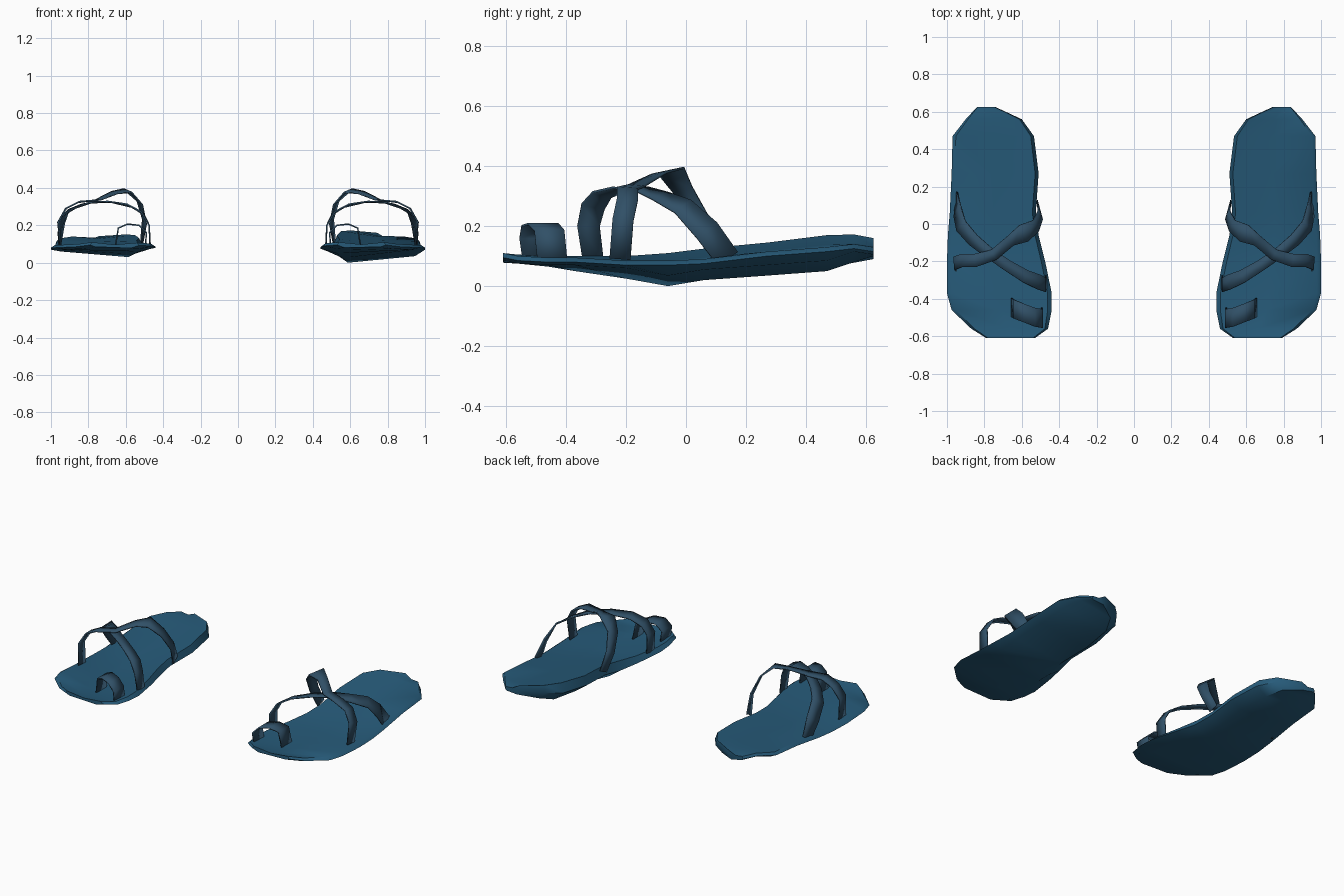
import bpy
import bmesh
from mathutils import Vector

cube = bpy.data.objects.get("Cube")
if cube:
    bpy.data.objects.remove(cube, do_unlink=True)


def material(name, rgb):
    m = bpy.data.materials.new(name)
    m.use_nodes = True
    col = (*rgb, 1)
    m.diffuse_color = col
    bsdf = next(n for n in m.node_tree.nodes if n.type == 'BSDF_PRINCIPLED')
    bsdf.inputs["Base Color"].default_value = col
    bsdf.inputs["Roughness"].default_value = 0.8
    return m


SOLE = material("ocean blue", (0.02, 0.105, 0.195))
STRAP = material("slate blue", (0.03, 0.08, 0.135))


def finish(name, bm, mat, angle):
    bmesh.ops.recalc_face_normals(bm, faces=bm.faces)
    mesh = bpy.data.meshes.new(name)
    bm.to_mesh(mesh)
    bm.free()
    mesh.materials.append(mat)
    ob = bpy.data.objects.new(name, mesh)
    bpy.context.collection.objects.link(ob)
    bpy.ops.object.select_all(action='DESELECT')
    ob.select_set(True)
    bpy.context.view_layer.objects.active = ob
    bpy.ops.object.shade_smooth_by_angle(angle=angle)
    return ob


# Sole stations: y, inner x, outer x, bottom z, inner rim z, outer rim z
STATIONS = [
    (-.61, .53, .79, .08, .11, .11),
    (-.56, .46, .87, .075, .105, .10),
    (-.46, .44, .975, .065, .10, .095),
    (-.37, .44, 1.0, .05, .10, .095),
    (-.2, .475, 1.0, .025, .10, .085),
    (-.06, .51, .995, .0, .11, .085),
    (.06, .525, .985, .02, .125, .09),
    (.27, .51, .975, .035, .145, .115),
    (.47, .535, .97, .05, .17, .13),
    (.56, .60, .90, .08, .172, .14),
    (.625, .74, .84, .1, .16, .13),
]


def sole(name, side, flat):
    bm = bmesh.new()
    rings = []
    for y, xi, xo, zb, zi, zo in STATIONS:
        if flat:
            zb, zi = .03 + zb * .6, .1 + (zi - .1) * .7
        w = xo - xi
        zbo = min(zb + .04, zo - .02)
        mid = (zi + zo) / 2 - .012
        ring = [(xi + w * .04, zi), (xi + w * .5, mid), (xo - w * .04, zo),
                (xo, zo - .015), (xo - w * .1, zbo - .005),
                (xi + w * .16, zb), (xi, (zi + zb) / 2)]
        rings.append([bm.verts.new((side * x, y, z)) for x, z in ring])
    for a, b in zip(rings, rings[1:]):
        for i in range(len(a)):
            j = (i + 1) % len(a)
            bm.faces.new((a[i], a[j], b[j], b[i]))
    bm.faces.new(rings[0])
    bm.faces.new(rings[-1])
    finish(name, bm, SOLE, 0.7)


def strap(name, side, path):
    # Ribbon whose flat side faces away from the middle of the foot
    bm = bmesh.new()
    pts = [Vector(p[:3]) for p in path]
    rows = []
    for i, p in enumerate(pts):
        t = pts[min(i + 1, len(pts) - 1)] - pts[max(i - 1, 0)]
        out = Vector((p.x - .73, 0, p.z - .05))
        d = t.cross(out).normalized() * path[i][3] / 2
        rows.append([bm.verts.new((side * q.x, q.y, q.z)) for q in (p - d, p + d)])
    for a, b in zip(rows, rows[1:]):
        bm.faces.new((a[0], a[1], b[1], b[0]))
    ob = finish(name, bm, STRAP, 0.6)
    mod = ob.modifiers.new("thickness", 'SOLIDIFY')
    mod.thickness = .008
    mod.offset = 0


# Strap paths: x, y, z, width
LOWER = [(.47, -.31, .09, .07), (.475, -.325, .2, .075), (.51, -.31, .265, .08),
         (.58, -.28, .305, .07), (.68, -.22, .325, .06), (.78, -.15, .325, .06),
         (.86, -.085, .30, .07), (.925, -.01, .265, .08), (.945, .07, .185, .09),
         (.95, .14, .09, .08)]
UPPER = [(.515, .1, .11, .06), (.5, .05, .22, .06), (.525, -.01, .32, .07),
         (.59, -.05, .385, .10), (.66, -.09, .375, .06), (.75, -.165, .335, .06),
         (.85, -.195, .325, .07), (.92, -.195, .29, .07), (.96, -.21, .22, .07),
         (.95, -.22, .09, .07)]
TOE = [(.495, -.47, .08, .10), (.49, -.48, .16, .10), (.53, -.485, .2, .10),
       (.59, -.48, .207, .10), (.64, -.475, .185, .10), (.655, -.47, .09, .10)]

for label, side, flat in (("left", 1, False), ("right", -1, True)):
    sole(label + "_sole", side, flat)
    strap(label + "_lower_cross_strap", side, LOWER)
    strap(label + "_upper_cross_strap", side, UPPER)
    # The toe loop is turned around its own middle
    toe = [(x, y, z, w) for x, y, z, w in TOE]
    bm = bmesh.new()
    rows = []
    for x, y, z, w in toe:
        skew = (x - .575) * .3
        rows.append([bm.verts.new((side * x, y + skew + s * w / 2, z)) for s in (-1, 1)])
    for a, b in zip(rows, rows[1:]):
        bm.faces.new((a[0], a[1], b[1], b[0]))
    loop = finish(label + "_toe_loop", bm, STRAP, 0.6)
    mod = loop.modifiers.new("thickness", 'SOLIDIFY')
    mod.thickness = .008
    mod.offset = 0
